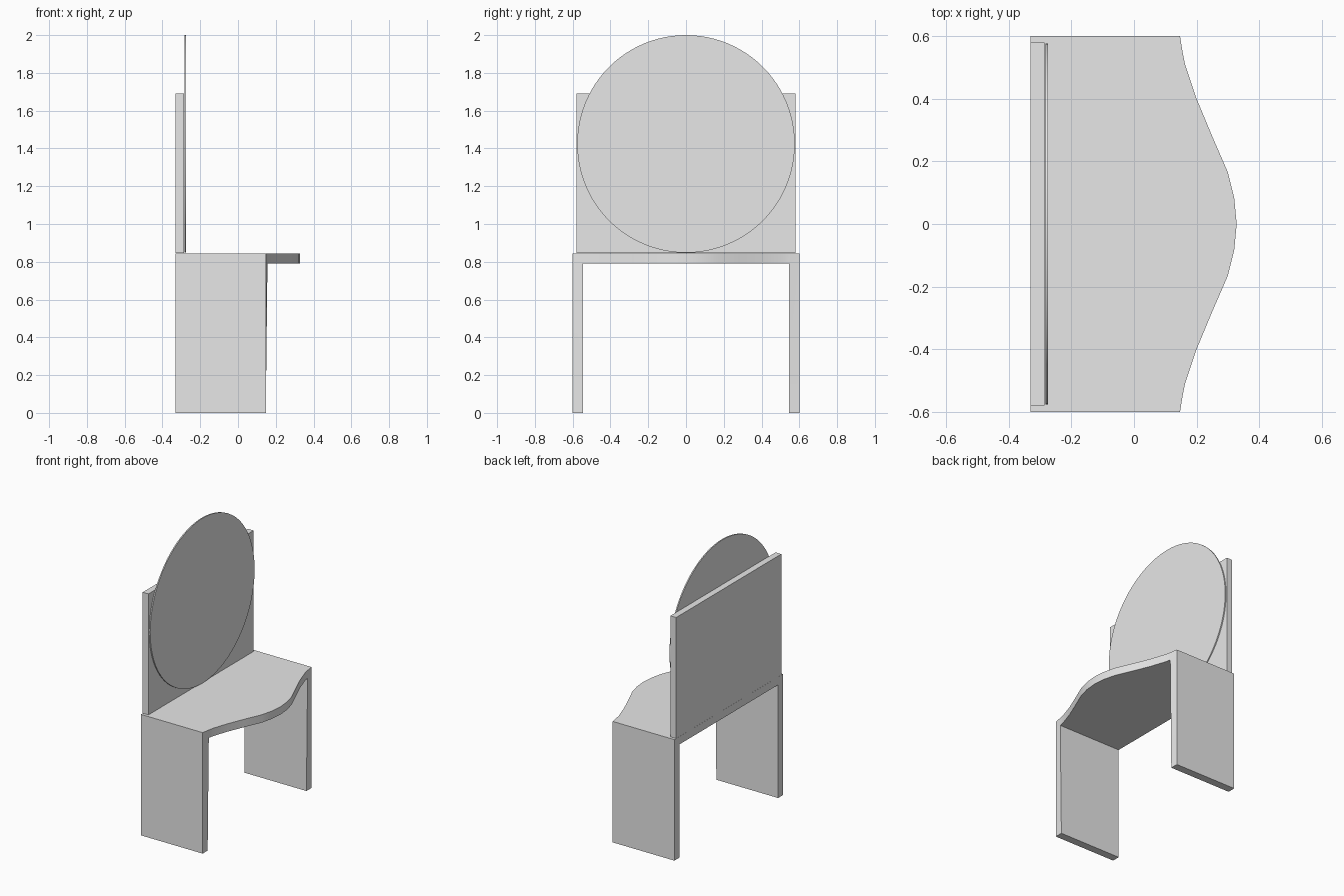
import bpy
import bmesh
from math import radians

cube = bpy.data.objects.get("Cube")
if cube:
    bpy.data.objects.remove(cube, do_unlink=True)

grey = bpy.data.materials.new("light_grey")
grey.use_nodes = True
colour = (0.8, 0.8, 0.8, 1)
grey.diffuse_color = colour
grey.node_tree.nodes["Principled BSDF"].inputs["Base Color"].default_value = colour

BACK_X, LEG_FRONT = -0.33, 0.147
SEAT_LOW, SEAT_TOP = 0.79, 0.845
LEG_INNER = 0.545


def finish(obj, smooth=False):
    obj.data.materials.append(grey)
    bpy.ops.object.select_all(action='DESELECT')
    obj.select_set(True)
    bpy.context.view_layer.objects.active = obj
    if smooth:
        bpy.ops.object.shade_smooth_by_angle(angle=radians(30))


# Seat and side panels: a bowed slab whose end strips are extruded to the floor
half_edge = [(0.328, 0), (0.32, 0.085), (0.3, 0.165), (0.25, 0.28), (0.2, 0.4),
             (0.163, 0.51), (0.156, LEG_INNER), (LEG_FRONT, 0.6)]
edge = [(x, -y) for x, y in reversed(half_edge[1:])] + half_edge

bm = bmesh.new()
rows = [[bm.verts.new(co) for co in ((BACK_X, y, SEAT_LOW), (x, y, SEAT_LOW),
                                     (x, y, SEAT_TOP), (BACK_X, y, SEAT_TOP))]
        for x, y in edge]
undersides = []
for a, b in zip(rows, rows[1:]):
    for i in range(4):
        j = (i + 1) % 4
        face = bm.faces.new((a[i], a[j], b[j], b[i]))
        if i == 0:
            undersides.append(face)
bm.faces.new(rows[0])
bm.faces.new(rows[-1])

for strip in (undersides[0], undersides[-1]):
    result = bmesh.ops.extrude_face_region(bm, geom=[strip])
    for v in result["geom"]:
        if isinstance(v, bmesh.types.BMVert):
            v.co.z = 0
            v.co.x = min(v.co.x, LEG_FRONT)
    if strip.is_valid:
        bmesh.ops.delete(bm, geom=[strip], context='FACES_ONLY')
bmesh.ops.dissolve_limit(bm, angle_limit=radians(0.2), verts=bm.verts, edges=bm.edges)
bmesh.ops.recalc_face_normals(bm, faces=bm.faces)
mesh = bpy.data.meshes.new("seat_and_legs")
bm.to_mesh(mesh)
bm.free()
seat = bpy.data.objects.new("seat_and_legs", mesh)
bpy.context.collection.objects.link(seat)
finish(seat, smooth=True)

# Rectangular back panel
bpy.ops.mesh.primitive_cube_add(size=1, location=(-0.308, 0, 1.268))
panel = bpy.context.object
panel.name = "back_panel"
panel.scale = (0.044, 1.16, 0.845)
bpy.ops.object.transform_apply(location=False, rotation=False, scale=True)
finish(panel)

# Thin round disc in front of the back panel
bpy.ops.mesh.primitive_cylinder_add(vertices=96, radius=0.576, depth=0.008,
                                    location=(-0.279, 0, 1.424),
                                    rotation=(0, radians(90), 0))
disc = bpy.context.object
disc.name = "round_backrest"
finish(disc, smooth=True)
